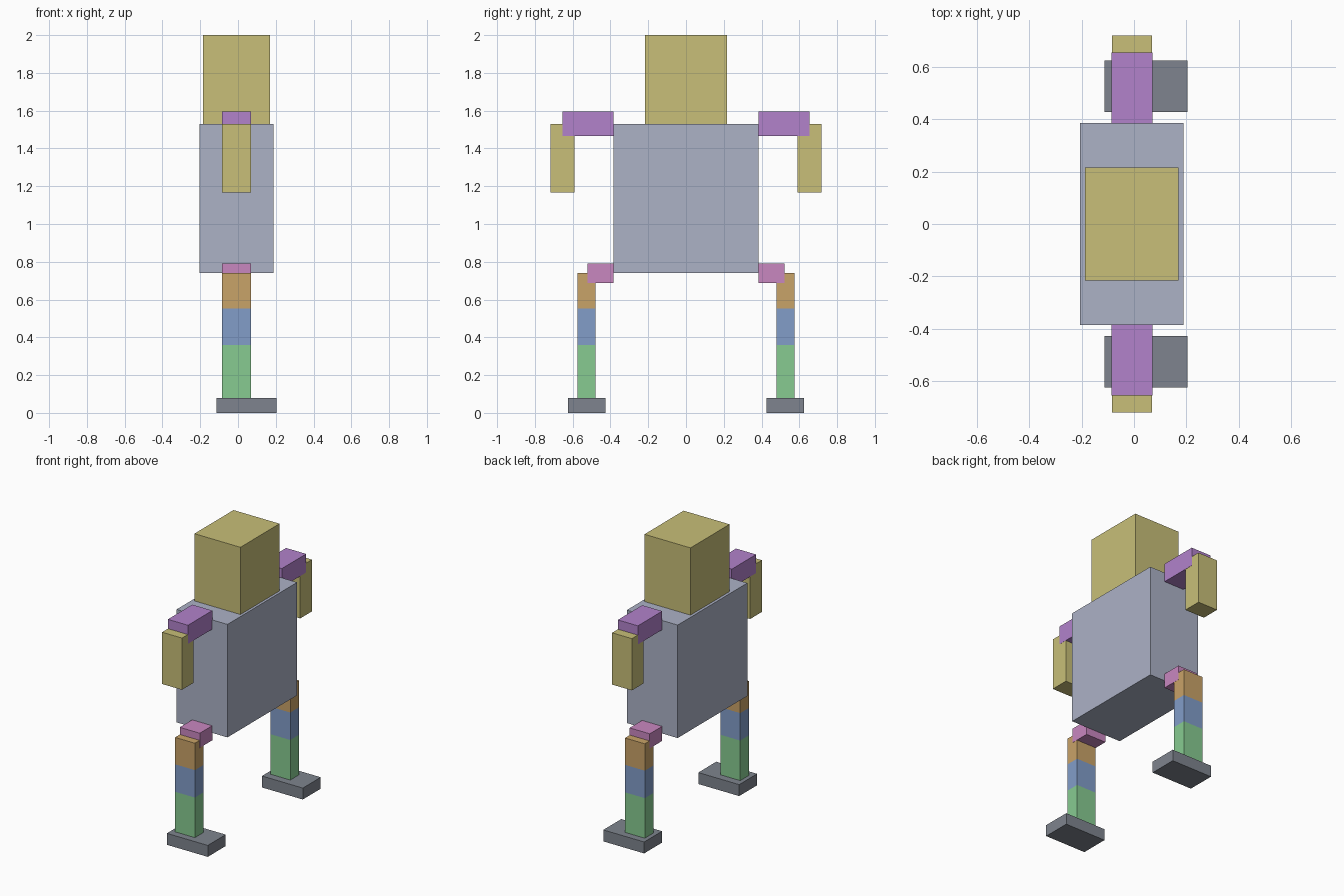
import bpy, bmesh

if "Cube" in bpy.data.objects:
    bpy.data.objects.remove(bpy.data.objects["Cube"])


def linear(c):
    c /= 255
    return c / 12.92 if c <= 0.04045 else ((c + 0.055) / 1.055) ** 2.4


def material(name, rgb):
    m = bpy.data.materials.new(name)
    m.diffuse_color = (*[linear(c) for c in rgb], 1)
    m.use_nodes = True
    m.node_tree.nodes["Principled BSDF"].inputs["Base Color"].default_value = m.diffuse_color
    return m


grey_blue = material("grey blue", (172, 178, 198))
sand = material("sand", (200, 191, 120))
purple = material("purple", (178, 130, 203))
pink = material("pink", (201, 135, 192))
orange = material("orange", (201, 163, 104))
blue = material("blue", (130, 157, 201))
green = material("green", (135, 203, 145))
dark_grey = material("dark grey", (126, 132, 142))


def box(name, x, y, z, mat):
    """Box spanning the given (min, max) ranges."""
    bm = bmesh.new()
    bmesh.ops.create_cube(bm, size=1)
    for v in bm.verts:
        v.co = [r[0] if c < 0 else r[1] for c, r in zip(v.co, (x, y, z))]
    mesh = bpy.data.meshes.new(name)
    bm.to_mesh(mesh)
    bm.free()
    mesh.materials.append(mat)
    obj = bpy.data.objects.new(name, mesh)
    bpy.context.collection.objects.link(obj)
    return obj


# Torso and head
box("torso", (-0.205, 0.188), (-0.385, 0.385), (0.74, 1.53), grey_blue)
box("head", (-0.186, 0.17), (-0.216, 0.216), (1.53, 2.0), sand)

LIMB_X = (-0.084, 0.069)
JOINT_X = (-0.085, 0.070)  # joints sit just proud of the limbs they overlap

# Limb parts: name, x range, y range on the +y side, z range, colour
PARTS = [
    ("upper_arm", JOINT_X, (0.384, 0.653), (1.465, 1.595), purple),
    ("forearm", LIMB_X, (0.589, 0.718), (1.168, 1.53), sand),
    ("hip", JOINT_X, (0.384, 0.522), (0.688, 0.79), pink),
    ("thigh", LIMB_X, (0.479, 0.575), (0.552, 0.74), orange),
    ("knee", LIMB_X, (0.479, 0.575), (0.36, 0.552), blue),
    ("shin", LIMB_X, (0.479, 0.575), (0.08, 0.36), green),
    ("foot", (-0.113, 0.203), (0.426, 0.624), (0.0, 0.08), dark_grey),
]

# Build each limb on both sides
for name, x, y, z, mat in PARTS:
    box(name + "_back", x, y, z, mat)
    box(name + "_front", x, (-y[1], -y[0]), z, mat)
